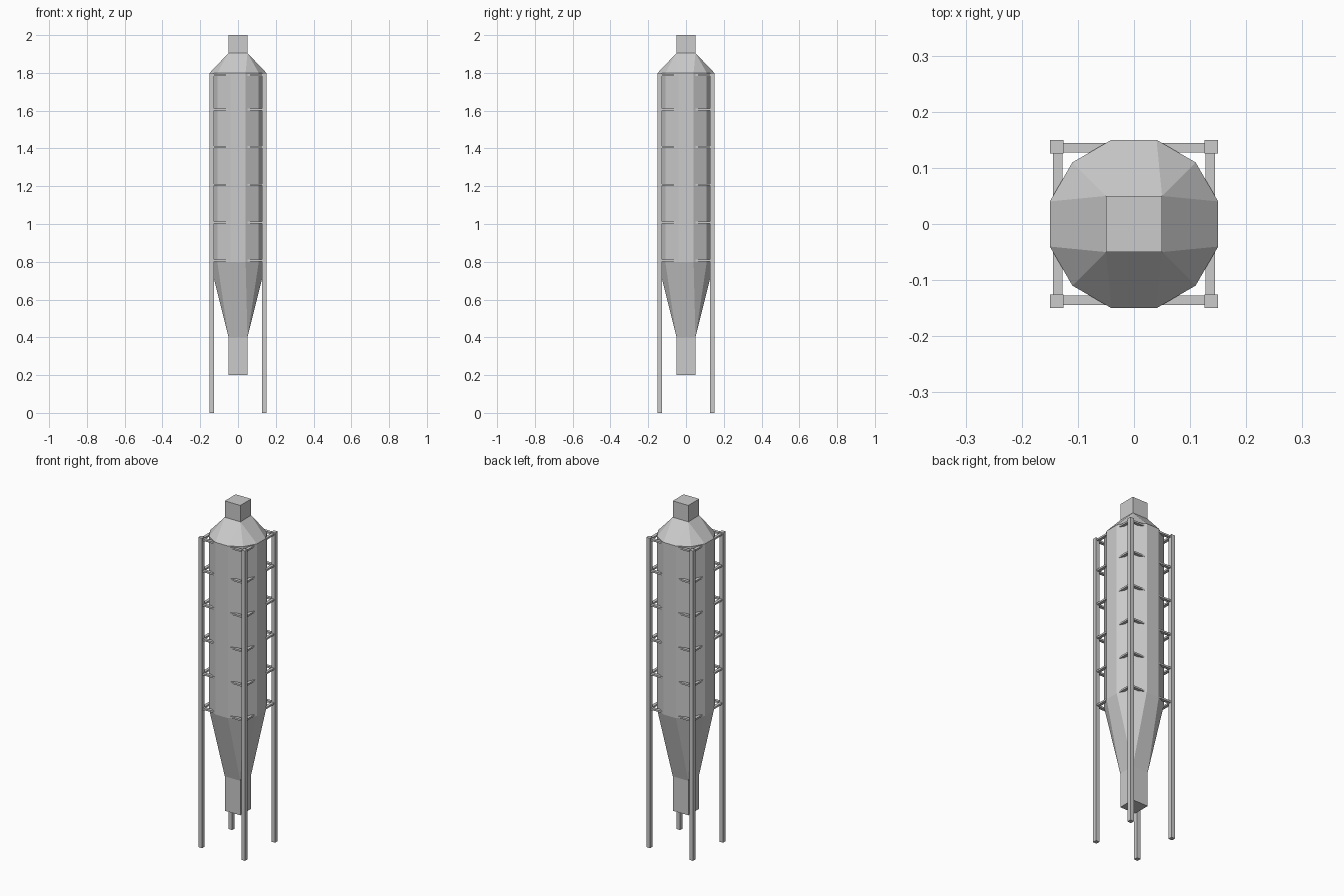
import bpy, bmesh, math

if "Cube" in bpy.data.objects:
    bpy.data.objects.remove(bpy.data.objects["Cube"])

def make(name, bm):
    bmesh.ops.recalc_face_normals(bm, faces=bm.faces[:])
    me = bpy.data.meshes.new(name)
    bm.to_mesh(me)
    bm.free()
    ob = bpy.data.objects.new(name, me)
    bpy.context.collection.objects.link(ob)
    return ob

def box(name, lo, hi):
    bm = bmesh.new()
    bmesh.ops.create_cube(bm, size=1)
    for v in bm.verts:
        v.co = [(a + b) / 2 + c * (b - a) for a, b, c in zip(lo, hi, v.co)]
    return make(name, bm)

# Tank: 12-sided body blending into square necks at both ends
R = 0.15 / math.cos(math.radians(15))
H = 0.05
bm = bmesh.new()

def ring12(z):
    # starts so that each corner of the square owns three vertices
    return [bm.verts.new((R * math.cos(a), R * math.sin(a), z))
            for a in (math.radians(15 + 30 * i) for i in range(12))]

def ring4(z):
    return [bm.verts.new((x * H, y * H, z))
            for x, y in ((1, 1), (-1, 1), (-1, -1), (1, -1))]

def bridge(a, b):
    n = len(a)
    for i in range(n):
        bm.faces.new((a[i], a[(i + 1) % n], b[(i + 1) % n], b[i]))

def funnel(big, sq):
    for c in range(4):
        p = big[3 * c:3 * c + 3]
        bm.faces.new((p[0], p[1], sq[c]))
        bm.faces.new((p[1], p[2], sq[c]))
        bm.faces.new((p[2], big[(3 * c + 3) % 12], sq[(c + 1) % 4], sq[c]))

outlet, hopper_end = ring4(0.2), ring4(0.4)
body_low, body_top = ring12(0.8), ring12(1.8)
neck, cap = ring4(1.905), ring4(2.0)
bm.faces.new(outlet)
bridge(outlet, hopper_end)
funnel(body_low, hopper_end)
bridge(body_low, body_top)
funnel(body_top, neck)
bridge(neck, cap)
bm.faces.new(cap)
make("silo_tank", bm)

# Corner legs
for sx in (-1, 1):
    for sy in (-1, 1):
        xs = sorted((sx * 0.126, sx * 0.15))
        ys = sorted((sy * 0.126, sy * 0.15))
        box("leg", (xs[0], ys[0], 0), (xs[1], ys[1], 1.8))

# Horizontal rails tying the legs together
for z in (0.807, 1.008, 1.208, 1.408, 1.607, 1.789):
    for s in (-1, 1):
        a, b = sorted((s * 0.127, s * 0.144))
        box("rail_side", (a, -0.13, z - 0.005), (b, 0.13, z + 0.005))
        box("rail_cross", (-0.13, a, z - 0.005), (0.13, b, z + 0.005))
